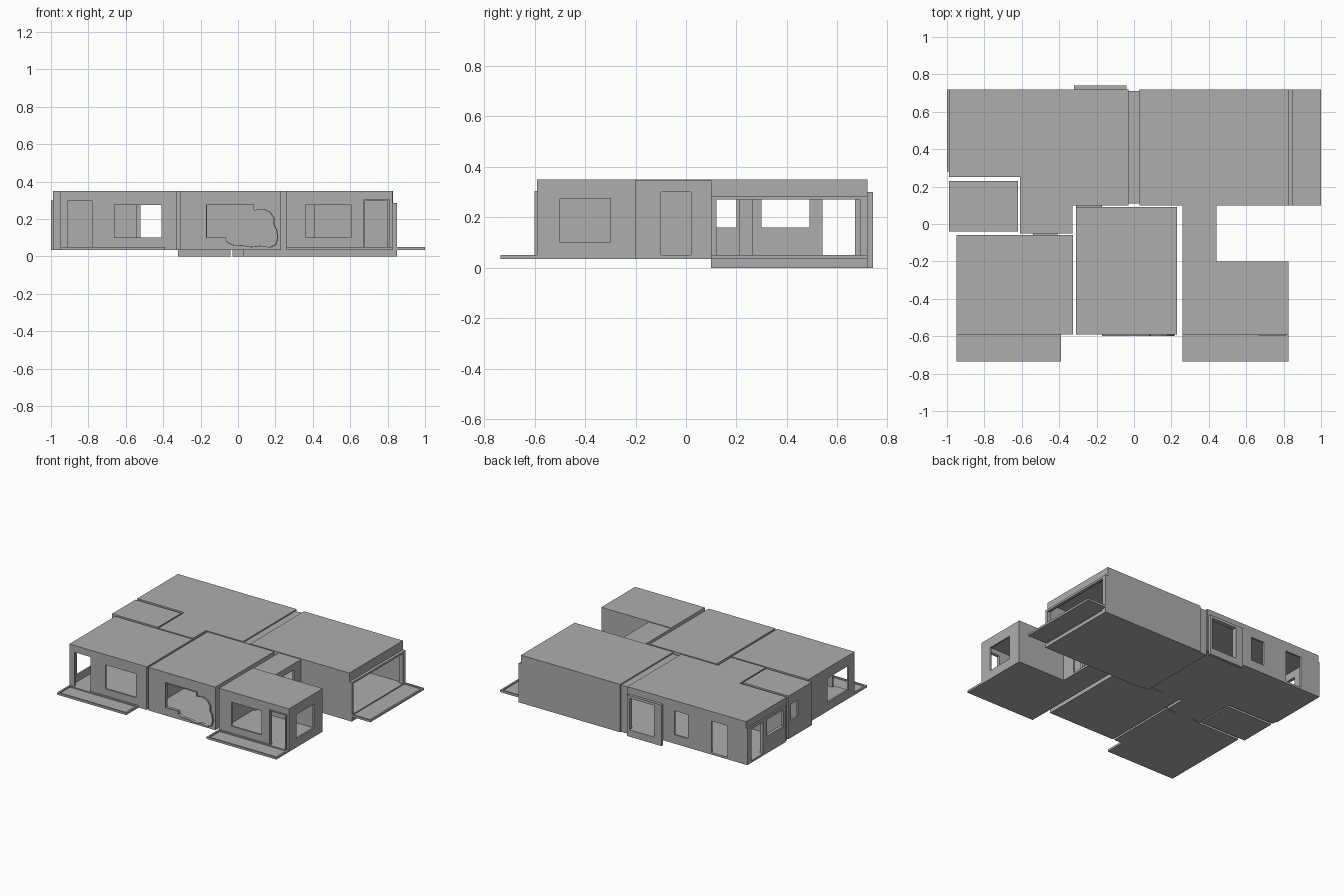
import bpy, bmesh, math
from mathutils import Vector

if "Cube" in bpy.data.objects:
    bpy.data.objects.remove(bpy.data.objects["Cube"])

grey = bpy.data.materials.new("plain_grey")
grey.use_nodes = True
GREY = (0.42, 0.42, 0.42, 1)
grey.diffuse_color = GREY
grey.node_tree.nodes["Principled BSDF"].inputs["Base Color"].default_value = GREY

WALL = 0.013
LOW, FLOOR, CEIL, TOP = 0.035, 0.05, 0.335, 0.35


def prism(name, outline, direction, depth):
    """Extrude a planar outline of 3D points into a closed solid."""
    bm = bmesh.new()
    face = bm.faces.new([bm.verts.new(p) for p in outline])
    out = bmesh.ops.extrude_face_region(bm, geom=[face])
    verts = [v for v in out["geom"] if isinstance(v, bmesh.types.BMVert)]
    bmesh.ops.translate(bm, vec=Vector(direction) * depth, verts=verts)
    bmesh.ops.recalc_face_normals(bm, faces=bm.faces)
    mesh = bpy.data.meshes.new(name)
    bm.to_mesh(mesh)
    bm.free()
    mesh.materials.append(grey)
    obj = bpy.data.objects.new(name, mesh)
    bpy.context.collection.objects.link(obj)
    return obj


def floor_prism(name, plan, z0, z1):
    return prism(name, [(x, y, z0) for x, y in plan], (0, 0, 1), z1 - z0)


def rect(x0, x1, y0, y1):
    return [(x0, y0), (x1, y0), (x1, y1), (x0, y1)]


def box(name, x0, x1, y0, y1, z0, z1):
    return floor_prism(name, rect(x0, x1, y0, y1), z0, z1)


def inset(plan, t):
    """Move every corner of a right-angled counter-clockwise plan inwards."""
    result = []
    for i, p in enumerate(plan):
        p = Vector(p)
        a = (p - Vector(plan[i - 1])).normalized()
        b = (Vector(plan[(i + 1) % len(plan)]) - p).normalized()
        result.append((p.x - (a.y + b.y) * t, p.y + (a.x + b.x) * t))
    return result


def carve(obj, cutters):
    """Subtract the cutters from the object and discard them."""
    for c in cutters:
        c.hide_render = True
        mod = obj.modifiers.new("cut", "BOOLEAN")
        mod.operation, mod.solver, mod.object = "DIFFERENCE", "EXACT", c
    dg = bpy.context.evaluated_depsgraph_get()
    mesh = bpy.data.meshes.new_from_object(obj.evaluated_get(dg))
    obj.modifiers.clear()
    obj.data = mesh
    for c in cutters:
        bpy.data.objects.remove(c)
    return obj


def hole_x(x, y0, y1, z0, z1):
    return box("cutter", x - 0.03, x + 0.03, y0, y1, z0, z1)


def hole_y(y, x0, x1, z0, z1):
    return box("cutter", x0, x1, y - 0.03, y + 0.03, z0, z1)


def room(name, plan, holes, low=LOW, top=TOP):
    shell = floor_prism(name, plan, low, top)
    hollow = floor_prism("cutter", inset(plan, WALL), FLOOR, CEIL)
    return carve(shell, [hollow] + holes)


def deck(name, x0, x1, y0, y1):
    """Shallow tray with a raised rim."""
    tray = box(name, x0, x1, y0, y1, LOW, FLOOR)
    return carve(tray, [floor_prism("cutter", inset(rect(x0, x1, y0, y1), 0.013),
                                    LOW + 0.007, FLOOR + 0.02)])


WIN = (0.10, 0.275)
DOOR = (FLOOR, 0.28)
TALL = (FLOOR, 0.30)

# Main rear hall with a wing reaching forwards
hall = [(-0.99, 0.25), (-0.61, 0.25), (-0.61, -0.05), (-0.33, -0.05),
        (-0.33, 0.10), (-0.03, 0.10), (-0.03, 0.72), (-0.99, 0.72)]
room("rear_hall", hall, [
    hole_x(-0.99, 0.30, 0.49, 0.16, 0.28),
    hole_x(-0.99, 0.54, 0.67, *DOOR),
    hole_y(0.72, -0.84, -0.71, *DOOR),
    hole_y(0.72, -0.52, -0.41, *WIN),
    hole_y(0.72, -0.26, -0.06, *DOOR),
    hole_x(-0.03, 0.12, 0.69, *DOOR),
    hole_x(-0.61, 0.08, 0.21, *DOOR),
    hole_y(-0.05, -0.54, -0.41, *DOOR),
    hole_y(0.10, -0.30, -0.17, *DOOR)])
carve(box("rear_hall_side_trim", -1.0, -0.99, 0.28, 0.72, LOW, 0.30),
      [hole_x(-1.0, 0.30, 0.49, 0.16, 0.28), hole_x(-1.0, 0.54, 0.67, *DOOR)])
carve(box("back_door_frame", -0.32, -0.04, 0.72, 0.74, 0, 0.30),
      [hole_y(0.73, -0.26, -0.06, *DOOR)])

# Large rear wing, open at its end
room("rear_wing", rect(0.03, 0.83, 0.10, 0.72), [
    hole_x(0.83, 0.12, 0.69, *DOOR),
    hole_x(0.03, 0.12, 0.69, *DOOR),
    hole_y(0.10, 0.29, 0.41, *DOOR)], low=0)
carve(box("rear_wing_end_frame", 0.83, 0.85, 0.10, 0.72, 0, 0.285),
      [hole_x(0.84, 0.12, 0.69, FLOOR, 0.27),
       box("cutter", 0.845, 0.87, 0.12, 0.69, 0.02, 0.03)])
deck("rear_wing_deck", 0.83, 1.0, 0.10, 0.72)

# Narrow joint between hall and wing
carve(box("joint_sleeve", -0.03, 0.03, 0.11, 0.71, 0, 0.34),
      [box("cutter", -0.05, 0.05, 0.12, 0.69, *DOOR)])

# Small side room
room("small_room", rect(-0.99, -0.62, -0.04, 0.23), [
    hole_x(-0.99, 0.12, 0.20, 0.16, 0.28),
    hole_x(-0.62, 0.08, 0.21, *DOOR)])

# Front corner room with a deck
room("front_corner_room", rect(-0.95, -0.325, -0.59, -0.06), [
    hole_y(-0.59, -0.91, -0.78, *TALL),
    hole_y(-0.59, -0.66, -0.41, *WIN),
    hole_x(-0.95, -0.52, -0.28, *WIN),
    hole_y(-0.06, -0.54, -0.41, *DOOR)])
box("corner_room_back_sill", -0.54, -0.41, -0.06, -0.05, LOW, FLOOR)
deck("front_corner_deck", -0.95, -0.39, -0.735, -0.59)

# Centre room with a broken, irregular front opening
opening = [(-0.165, 0.275), (0.08, 0.275), (0.085, 0.245), (0.11, 0.25), (0.14, 0.25),
           (0.17, 0.235), (0.19, 0.205), (0.19, 0.17), (0.205, 0.14), (0.21, 0.10),
           (0.20, 0.065), (0.17, 0.05), (0.12, 0.058), (0.07, 0.052), (0.02, 0.06),
           (-0.03, 0.063), (-0.06, 0.08), (-0.065, 0.10), (-0.165, 0.10)]


def ragged(name, y, depth, grow=1.0):
    cx, cz = 0.02, 0.165
    return prism(name, [(cx + (x - cx) * grow, y, cz + (z - cz) * grow)
                        for x, z in opening], (0, 1, 0), depth)


room("centre_room", rect(-0.31, 0.23, -0.59, 0.09), [
    ragged("cutter", -0.62, 0.06),
    hole_y(0.09, -0.30, -0.17, *DOOR)])
carve(ragged("ragged_opening_rim", -0.60, 0.01, 1.03), [ragged("cutter", -0.62, 0.06)])
box("centre_room_back_sill", -0.31, -0.17, 0.09, 0.10, LOW, FLOOR)

# Front side room with a deck and a passage to the rear wing
room("front_side_room", rect(0.26, 0.825, -0.59, -0.20), [
    hole_y(-0.59, 0.36, 0.605, *WIN),
    hole_y(-0.59, 0.68, 0.80, *TALL),
    hole_x(0.825, -0.50, -0.30, *WIN),
    hole_y(-0.20, 0.29, 0.41, *DOOR)])
carve(box("side_room_door_frame", 0.67, 0.81, -0.60, -0.59, LOW, 0.305),
      [hole_y(-0.59, 0.68, 0.80, *TALL)])
deck("front_side_deck", 0.26, 0.825, -0.735, -0.59)
room("passage", rect(0.26, 0.44, -0.20, 0.10), [
    hole_x(0.44, -0.10, 0.02, *TALL),
    hole_y(-0.20, 0.29, 0.41, *DOOR),
    hole_y(0.10, 0.29, 0.41, *DOOR)], top=0.345)
